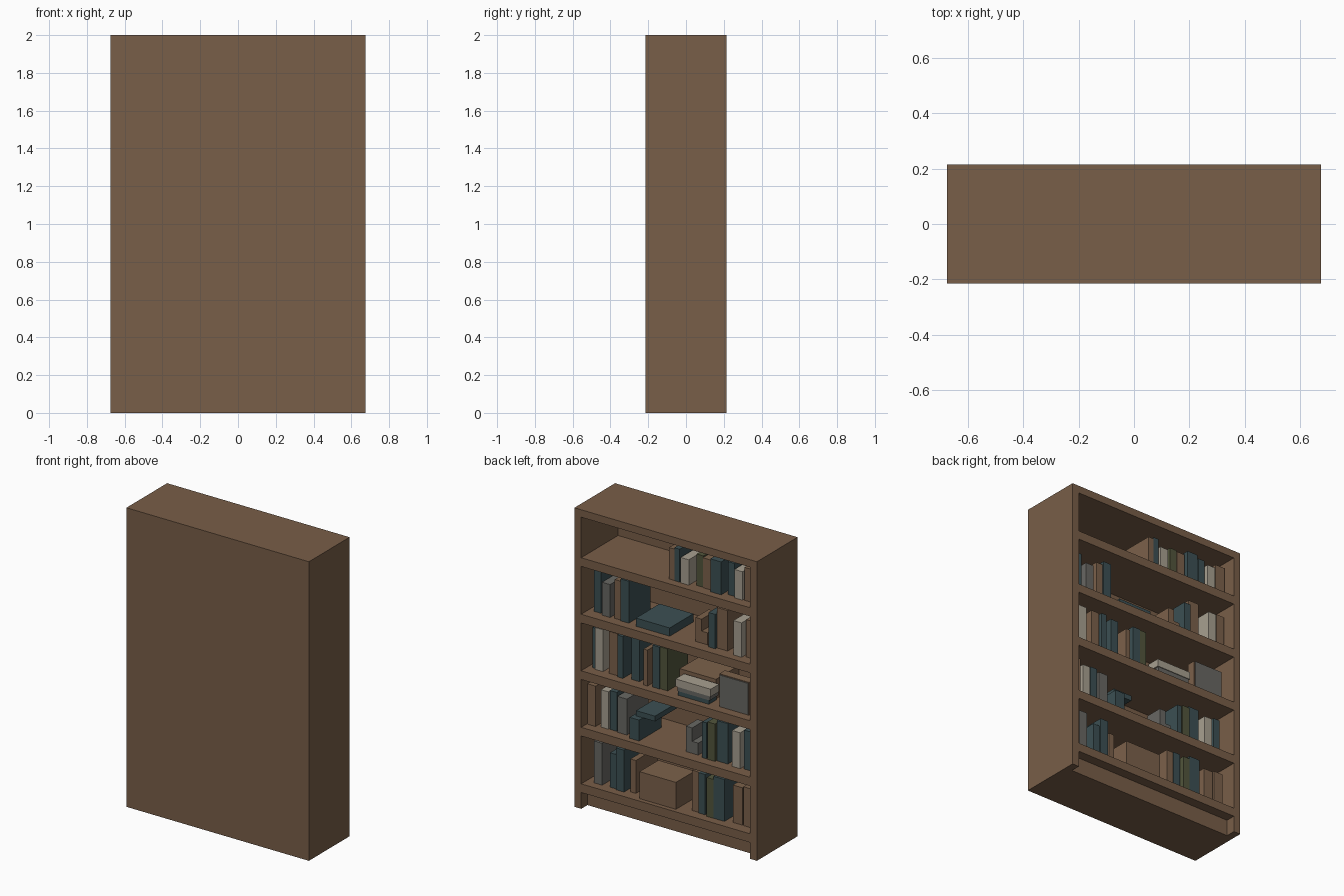
import bpy
import random

random.seed(4)
cube = bpy.data.objects.get("Cube")
if cube:
    bpy.data.objects.remove(cube, do_unlink=True)

WIDTH, DEPTH, HEIGHT = 1.35, 0.43, 2.0
BOARD = 0.05          # side and top board thickness
SHELF = 0.058         # shelf thickness
PANEL = 0.04          # closed panel thickness
FIRST, PITCH = 0.167, 0.378


def material(name, *rgb):
    mat = bpy.data.materials.new(name)
    mat.use_nodes = True
    mat.diffuse_color = (*rgb, 1)
    mat.node_tree.nodes["Principled BSDF"].inputs["Base Color"].default_value = (*rgb, 1)
    return mat


COLOURS = {
    "wood": material("wood", 0.19, 0.112, 0.065),
    "tan": material("tan_cover", 0.2, 0.12, 0.07),
    "teal": material("dark_teal_cover", 0.045, 0.08, 0.087),
    "cream": material("cream_cover", 0.39, 0.35, 0.28),
    "grey": material("grey_cover", 0.14, 0.137, 0.125),
    "olive": material("olive_cover", 0.085, 0.092, 0.045),
}


def box(name, colour, start, width, base, height, inset, depth):
    """Box placed from the +x end (start), the open side (inset) and the floor (base)."""
    bpy.ops.mesh.primitive_cube_add(size=1, location=(
        WIDTH / 2 - start - width / 2,
        DEPTH / 2 - inset - depth / 2,
        base + height / 2))
    obj = bpy.context.object
    obj.name = name
    obj.scale = (width, depth, height)
    bpy.ops.object.transform_apply(location=False, rotation=False, scale=True)
    obj.data.materials.append(COLOURS[colour])
    return obj


def level(row):
    """Height of the upper surface of a shelf, counted from the bottom."""
    return FIRST + PITCH * row


def books(row, *run):
    """Upright books: colour, start, width and height in hundredths."""
    for colour, start, width, height in run:
        box("book_" + colour, colour, start / 100, width / 100, level(row),
            height / 100, random.uniform(0.05, 0.08), random.uniform(0.2, 0.24))


# Case: sides, top, closed panel, plinth and shelves
inner = WIDTH - 2 * BOARD
box("side_left", "wood", 0, BOARD, 0, HEIGHT, 0, DEPTH)
box("side_right", "wood", WIDTH - BOARD, BOARD, 0, HEIGHT, 0, DEPTH)
box("top_board", "wood", BOARD, inner, HEIGHT - BOARD, BOARD, 0, DEPTH)
box("closed_panel", "wood", BOARD, inner, 0, HEIGHT - BOARD, DEPTH - PANEL, PANEL)
box("plinth", "wood", BOARD, inner, 0, FIRST - SHELF, 0.066, DEPTH - PANEL - 0.066)
for row in range(5):
    box("shelf", "wood", BOARD, inner, level(row) - SHELF, SHELF, 0, DEPTH - PANEL)

# Bottom shelf: books with a storage box between them
books(0, ("grey", 10.5, 6, 28), ("teal", 22, 5, 23), ("teal", 27, 6, 28),
      ("tan", 36, 4, 22))
box("storage_box", "tan", 0.46, 0.27, level(0), 0.18, 0.03, 0.2)
books(0, ("tan", 82, 5, 27), ("teal", 87, 5, 27), ("olive", 94, 5, 26),
      ("teal", 99, 8, 28), ("tan", 112, 7, 25), ("tan", 120, 7, 26))

# Second shelf: books, a small teal pile and a grey bookend
books(1, ("tan", 5.5, 6, 27), ("cream", 14.5, 5.5, 25), ("teal", 21, 5, 26),
      ("grey", 27, 7, 24))
box("pile_lower_book", "teal", 0.38, 0.07, level(1), 0.14, 0.04, 0.24)
box("pile_upper_book", "teal", 0.4, 0.14, level(1) + 0.14, 0.035, 0.08, 0.24)
box("bookend_foot", "grey", 0.77, 0.09, level(1), 0.08, 0.08, 0.12)
box("bookend_upright", "grey", 0.77, 0.045, level(1), 0.17, 0.08, 0.12)
books(1, ("teal", 90, 3, 24), ("olive", 94, 5.5, 25), ("teal", 100, 8, 27),
      ("cream", 112, 6, 24), ("teal", 120, 5, 26))

# Third shelf: books, a flat pile, a chest behind it and a framed picture
books(2, ("teal", 8, 2.5, 27), ("cream", 10.5, 6, 28), ("tan", 21, 6, 28),
      ("teal", 28, 4, 28), ("teal", 37, 6, 28), ("tan", 47.5, 3, 24),
      ("teal", 53.5, 5.5, 28), ("olive", 59, 5.5, 28))
box("chest", "tan", 0.68, 0.27, level(2), 0.13, 0.14, 0.24)
box("flat_book_lower", "teal", 0.73, 0.23, level(2), 0.03, 0.05, 0.08)
box("flat_book_middle", "grey", 0.73, 0.24, level(2) + 0.03, 0.03, 0.045, 0.09)
box("flat_book_upper", "cream", 0.72, 0.26, level(2) + 0.06, 0.05, 0.04, 0.09)
box("picture_frame", "tan", 1.03, 0.22, level(2), 0.22, 0.06, 0.06)
box("picture_plate", "grey", 1.035, 0.21, level(2) + 0.005, 0.21, 0.054, 0.006)

# Fourth shelf: books with one large volume lying flat
books(3, ("teal", 9, 5, 28), ("grey", 16, 6, 22), ("tan", 25, 5, 26),
      ("teal", 30, 6, 28))
box("large_flat_book", "teal", 0.42, 0.25, level(3), 0.055, 0.05, 0.25)
box("tan_bookend_foot", "tan", 0.84, 0.09, level(3), 0.08, 0.08, 0.14)
box("tan_bookend_upright", "tan", 0.84, 0.045, level(3), 0.16, 0.08, 0.14)
books(3, ("teal", 95, 5, 23), ("tan", 100, 8, 27), ("cream", 114, 6, 23),
      ("tan", 122, 6, 25))

# Top shelf: one run of shorter books
books(4, ("tan", 66, 4, 21), ("teal", 70, 4, 22), ("cream", 75, 6, 17),
      ("olive", 85, 5, 21), ("tan", 90, 6, 20), ("teal", 97, 8, 22),
      ("teal", 108, 5, 22), ("cream", 114, 6, 19), ("tan", 121, 7, 22))
